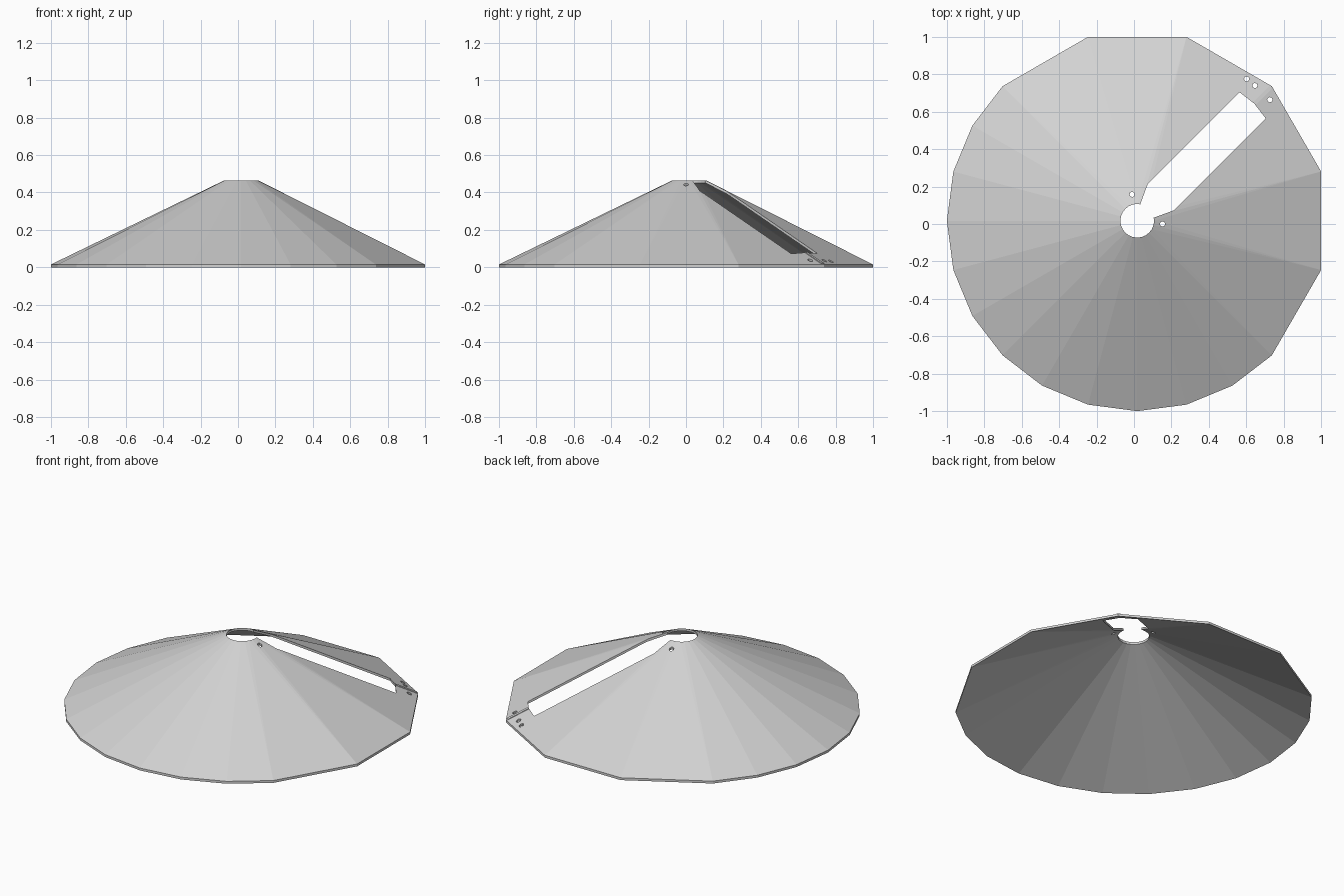
import bpy, bmesh, math
from mathutils import Vector

cube = bpy.data.objects.get("Cube")
if cube:
    bpy.data.objects.remove(cube, do_unlink=True)

R, HOLE = 1.0173, 0.09           # rim and top hole radius
C = R - 1.0                      # cone axis sits at (C, C)
THICK, TOP = 0.015, 0.465        # shell thickness, total height
SKIPPED = {0, 30, 60, 90, 120, 330}   # rim corners left out for the wide facets

grey = bpy.data.materials.new("light grey")
grey.use_nodes = True
colour = (0.65, 0.65, 0.65, 1)
grey.diffuse_color = colour
grey.node_tree.nodes["Principled BSDF"].inputs["Base Color"].default_value = colour


def make_object(name, bm):
    bmesh.ops.recalc_face_normals(bm, faces=bm.faces)
    mesh = bpy.data.meshes.new(name)
    bm.to_mesh(mesh)
    bm.free()
    mesh.materials.append(grey)
    obj = bpy.data.objects.new(name, mesh)
    bpy.context.collection.objects.link(obj)
    return obj


def prism(bm, outline, z0, z1):
    low = [bm.verts.new((x, y, z0)) for x, y in outline]
    high = [bm.verts.new((x, y, z1)) for x, y in outline]
    bm.faces.new(low[::-1])
    bm.faces.new(high)
    n = len(outline)
    for i in range(n):
        j = (i + 1) % n
        bm.faces.new((low[i], low[j], high[j], high[i]))


def along_slot(u, v):
    # u runs outward along the 45 degree direction, v across it
    s = math.sqrt(0.5)
    return C + (u - v) * s, C + (u + v) * s


def surface_z(r):
    return TOP - (TOP - THICK) * (r - HOLE) / (R - HOLE)


# Conical shell: upper and lower skins joined at the rim and top hole
bm = bmesh.new()


def ring(radius, z, skip=()):
    return {a: bm.verts.new((C + radius * math.cos(math.radians(a)),
                             C + radius * math.sin(math.radians(a)), z))
            for a in range(0, 360, 15) if a not in skip}


def skin(inner, outer):
    for a in outer:
        b = (a + 15) % 360
        if b in outer:
            bm.faces.new((inner[a], outer[a], outer[b], inner[b]))
        else:
            c = (a + 30) % 360
            bm.faces.new((inner[a], outer[a], inner[b]))
            bm.faces.new((inner[b], outer[a], outer[c]))
            bm.faces.new((inner[b], outer[c], inner[c]))


def wall(low, high):
    keys = list(low)
    for a, b in zip(keys, keys[1:] + keys[:1]):
        bm.faces.new((low[a], low[b], high[b], high[a]))


top_in, top_out = ring(HOLE, TOP), ring(R, THICK, SKIPPED)
low_in, low_out = ring(HOLE, TOP - THICK), ring(R, 0, SKIPPED)
skin(top_in, top_out)
skin(low_in, low_out)
wall(low_in, top_in)
wall(low_out, top_out)
shell = make_object("cone_shell", bm)

# Cutter: the long slot with its narrow neck, and five small bolt holes
bm = bmesh.new()
half = [(0.04, 0.05), (0.072, 0.05), (0.18, 0.1), (0.872, 0.1)]
outline = [(u, -v) for u, v in half] + [(0.885, 0)] + half[::-1]
prism(bm, [along_slot(u, v) for u, v in outline], -0.2, 0.7)
for x, y in [(-0.01, 0.158), (0.152, 0.0), (0.602, 0.775),
             (0.646, 0.74), (0.726, 0.664)]:
    circle = [(x + 0.014 * math.cos(k * math.pi / 4),
               y + 0.014 * math.sin(k * math.pi / 4)) for k in range(8)]
    prism(bm, circle, -0.2, 0.7)
cutter = make_object("slot_cutter", bm)
cutter.hide_render = True

cut = shell.modifiers.new("slot", 'BOOLEAN')
cut.operation = 'DIFFERENCE'
cut.solver = 'EXACT'
cut.object = cutter
bpy.context.view_layer.objects.active = shell
bpy.ops.object.modifier_apply(modifier=cut.name)
bpy.data.objects.remove(cutter, do_unlink=True)

# Thin seam strip from the slot end to the rim corner
bm = bmesh.new()
ends = []
for r in (0.885, 1.008):
    section = []
    for v, dz in [(-0.01, -0.01), (0.01, -0.01), (0.01, 0.003), (-0.01, 0.003)]:
        x, y = along_slot(r, v)
        section.append(bm.verts.new(Vector((x, y, surface_z(r) + dz))))
    ends.append(section)
a, b = ends
bm.faces.new(a)
bm.faces.new(b[::-1])
for i in range(4):
    j = (i + 1) % 4
    bm.faces.new((a[i], b[i], b[j], a[j]))
make_object("seam_strip", bm)
